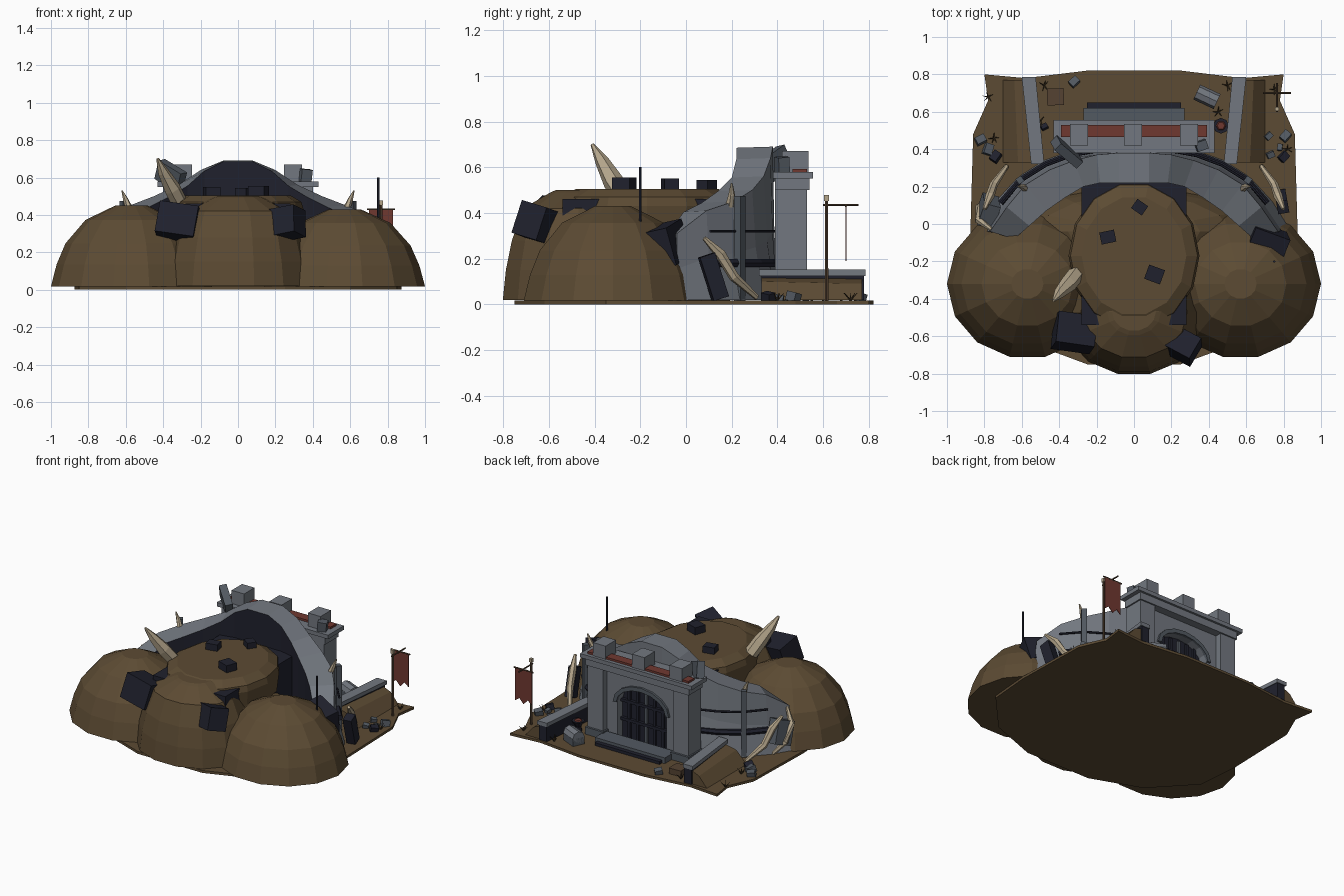
import bpy, bmesh, math, random
from mathutils import Vector, Matrix, Euler

if "Cube" in bpy.data.objects:
    bpy.data.objects.remove(bpy.data.objects["Cube"])

random.seed(4)

def mat(name, r, g, b):
    m = bpy.data.materials.new(name)
    m.diffuse_color = (r, g, b, 1)
    m.use_nodes = True
    m.node_tree.nodes["Principled BSDF"].inputs["Base Color"].default_value = m.diffuse_color
    return m

SOIL = mat("soil brown", .107, .07, .033)
STONE = mat("stone grey", .17, .187, .215)
MID = mat("dark grey stone", .085, .1, .12)
NAVY = mat("dark slate", .014, .015, .026)
RED = mat("faded red", .16, .04, .03)
BONE = mat("bone", .46, .38, .26)
WOOD = mat("wood", .09, .055, .032)
GRASS = mat("dry grass", .05, .033, .016)

def finish(name, bm, *mats):
    bmesh.ops.recalc_face_normals(bm, faces=bm.faces)
    me = bpy.data.meshes.new(name)
    bm.to_mesh(me)
    bm.free()
    for m in mats:
        me.materials.append(m)
    ob = bpy.data.objects.new(name, me)
    bpy.context.collection.objects.link(ob)
    return ob

def block(name, c, s, m, rot=(0, 0, 0)):
    bm = bmesh.new()
    bmesh.ops.create_cube(bm, size=1)
    M = Matrix.Translation(c) @ Euler([math.radians(a) for a in rot]).to_matrix().to_4x4()
    bm.transform(M @ Matrix.Diagonal((*s, 1)))
    return finish(name, bm, m)

def box(name, x0, x1, y0, y1, z0, z1, m):
    return block(name, ((x0+x1)/2, (y0+y1)/2, (z0+z1)/2), (x1-x0, y1-y0, z1-z0), m)

def prism(name, pts, d, m):
    """Extrude a flat 3D outline by vector d."""
    bm = bmesh.new()
    f = bm.faces.new([bm.verts.new(p) for p in pts])
    r = bmesh.ops.extrude_face_region(bm, geom=[f])
    bmesh.ops.translate(bm, vec=d, verts=[v for v in r["geom"] if isinstance(v, bmesh.types.BMVert)])
    return finish(name, bm, m)

def loft(name, rings, mats, closed=True, rule=None):
    """Skin equal-sized rings and cap both ends."""
    bm = bmesh.new()
    R = [[bm.verts.new(p) for p in ring] for ring in rings]
    n = len(R[0])
    for a, b in zip(R, R[1:]):
        for i in range(n):
            f = bm.faces.new((a[i], a[(i+1) % n], b[(i+1) % n], b[i]))
            f.material_index = rule(i) if rule else 0
    bm.faces.new(R[0])
    bm.faces.new(R[-1])
    return finish(name, bm, *mats)

def tube(name, pts, radii, m, sides=6):
    pts = [Vector(p) for p in pts]
    rings = []
    for i, p in enumerate(pts):
        t = (pts[min(i+1, len(pts)-1)] - pts[max(i-1, 0)]).normalized()
        q = t.to_track_quat('Z', 'Y')
        rings.append([p + q @ Vector((radii[i]*math.cos(k*math.tau/sides),
                                      radii[i]*math.sin(k*math.tau/sides), 0)) for k in range(sides)])
    return loft(name, rings, [m])

def dome(name, cx, cy, rx, ry, h, prof, m=SOIL, n=14):
    loft(name, [[(cx+rx*r*math.cos(k*math.tau/n), cy+ry*r*math.sin(k*math.tau/n), z*h)
                 for k in range(n)] for r, z in prof], [m])

# ground plate
half = [(.25, .82), (.58, .78), (.8, .8), (.78, .66), (.86, .48), (.875, -.05),
        (.85, -.35), (.6, -.62), (.25, -.75)]
prism("ground_plate", [(x, y, .005) for x, y in half] + [(-x, y, .005) for x, y in half[::-1]],
      (0, 0, .017), SOIL)
bpy.data.objects["ground_plate"].location.z = -.005

# earth mounds
ROUND = [(1, .04), (.93, .3), (.82, .55), (.57, .83), (.2, 1)]
FULL = [(1, .04), (.96, .3), (.88, .56), (.73, .84), (.37, .98), (.3, 1)]
dome("left_mound", -.57, -.32, .43, .4, .45, ROUND)
dome("right_mound", .57, -.32, .43, .4, .43, ROUND)
dome("front_mound", 0, -.47, .39, .34, .5, FULL)
dome("inner_fill", 0, -.04, .62, .24, .32, ROUND)
dome("plateau", 0, -.17, .35, .4, .505, [(.96, .6), (1, .85), (.97, .93), (.8, 1)])
box("buried_bunker", -.28, .28, -.54, .22, .02, .46, NAVY)

# sweeping retaining wall: outer base, outer top, inner top, height
ST = [((.08, .40), (.08, .38), (.08, .22), .69), ((.2, .40), (.2, .37), (.18, .22), .64),
      ((.34, .39), (.32, .34), (.27, .2), .56), ((.48, .34), (.45, .29), (.37, .14), .5),
      ((.62, .25), (.58, .21), (.47, .07), .45), ((.74, .12), (.68, .09), (.56, -.01), .41),
      ((.84, -.04), (.77, -.04), (.64, -.08), .31)]
def section(s, sg):
    (a, b), (c, d), (e, f), z = s
    return [(sg*a, b, .02), (sg*(a*.3+c*.7), b*.3+d*.7, z*.5), (sg*c, d, z), (sg*e, f, z-.005),
            (sg*e, f, .02)]
loft("retaining_wall", [section(s, -1) for s in ST[::-1]] + [section(s, 1) for s in ST],
     [STONE, NAVY], rule=lambda i: 1 if i == 3 else 0)

for sg in (-1, 1):
    # bands and posts along the outside of the wall
    for zz, t, r in ((.32, .68, .007), (.18, .62, .02)):
        tube("wall_band", [(sg*(a[0]*(1-t)+b[0]*t+.008), a[1]*(1-t)+b[1]*t+.008, zz)
                           for a, b, c, z in ST[1:6]], [r]*5, NAVY)
    block("wall_post", (sg*.61, .235, .245), (.035, .035, .46), MID, (0, 0, sg*-35))
    # gate pillars
    box("gate_pillar", min(sg*.27, sg*.39), max(sg*.27, sg*.39), .39, .53, .02, .51, STONE)
    box("pillar_foot", min(sg*.26, sg*.4), max(sg*.26, sg*.4), .39, .545, .02, .07, MID)
    # wing walls with earth berms
    prism("wing_wall", [(sg*.49, .33, .02), (sg*.54, .33, .02), (sg*.59, .78, .02), (sg*.53, .78, .02)],
          (0, 0, .105), NAVY)
    prism("wing_coping", [(sg*.48, .32, .125), (sg*.55, .32, .125), (sg*.6, .785, .125),
                          (sg*.525, .785, .125)], (0, 0, .027), STONE)
    loft("earth_berm", [[(sg*.54, .33, .02), (sg*.54, .33, .115), (sg*.62, .33, .1), (sg*.7, .33, .02)],
                        [(sg*.58, .77, .02), (sg*.58, .77, .115), (sg*.64, .77, .09), (sg*.7, .77, .02)]],
         [SOIL])
    # rib bones leaning on the wall
    tube("rib_bone", [(sg*.8, .08, .29), (sg*.77, .15, .22), (sg*.75, .21, .12), (sg*.68, .31, .03)],
         [.01, .024, .022, .012], BONE)
    tube("wall_spike", [(sg*.58, .19, .43), (sg*.6, .2, .48), (sg*.62, .2, .53)], [.02, .015, .004], BONE)
tube("second_rib", [(-.76, -.03, .3), (-.83, .02, .22), (-.83, .09, .12), (-.77, .14, .04)],
     [.01, .022, .02, .012], BONE)

# gate wall with arched opening
arch = [(.19*math.cos(k*math.pi/8), .28+.12*math.sin(k*math.pi/8)) for k in range(9)]
outline = [(-.3, .02), (-.3, .52), (.3, .52), (.3, .02), (.19, .02)] + arch + [(-.19, .02)]
prism("gate_wall", [(x, .41, z) for x, z in outline], (0, .075, 0), STONE)
ring = arch + [(x*1.14, .28+(z-.28)*1.24) for x, z in arch[::-1]]
prism("arch_ring", [(x, .48, z) for x, z in ring], (0, .02, 0), MID)
box("gate_door", -.2, .2, .41, .43, .02, .42, NAVY)
for x in (-.13, -.065, 0, .065, .13):
    box("door_bar", x-.01, x+.01, .43, .445, .02, .38, MID if x == 0 else NAVY)
for z in (.14, .27):
    box("door_rail", -.19, .19, .43, .45, z, z+.02, NAVY)

# lintel, coping, red band and merlons
box("lintel", -.4, .4, .39, .54, .5, .55, STONE)
box("gate_coping", -.43, .43, .38, .555, .55, .578, STONE)
box("red_band", -.39, .39, .465, .53, .578, .592, RED)
for x in (-.295, -.005, .295):
    box("merlon", x-.048, x+.048, .42, .535, .578, .67, STONE)
block("broken_slab", (-.36, .385, .61), (.17, .05, .11), MID, (10, 25, -40))
block("broken_chip", (.36, .42, .61), (.06, .05, .07), MID, (5, 5, 20))

# steps
box("upper_step", -.27, .27, .5, .62, .02, .06, MID)
box("lower_step", -.25, .25, .62, .65, .02, .04, NAVY)

# dark boulders and blocks
for c, s, r in [((-.32, -.58, .36), (.21, .17, .17), (-15, 8, -8)),
                ((.26, -.65, .355), (.16, .13, .15), (-15, -10, -28)),
                ((.71, -.09, .26), (.2, .13, .17), (12, 12, -20)),
                ((.79, .12, .12), (.06, .07, .2), (18, 0, 10)),
                ((.03, .09, .52), (.07, .06, .05), (0, 0, -35)),
                ((-.14, -.07, .525), (.08, .065, .05), (0, 0, 12)),
                ((.11, -.27, .53), (.09, .08, .05), (0, 0, -20))]:
    block("dark_block", c, s, NAVY, r)
block("fallen_stone", (-.78, .07, .17), (.09, .13, .16), MID, (20, 10, -15))

# large tusk and mast
tube("large_tusk", [(-.31, -.27, .46), (-.35, -.32, .54), (-.4, -.37, .63), (-.43, -.41, .70)],
     [.045, .045, .03, .008], BONE)
tube("thin_mast", [(.75, -.2, .3), (.75, -.2, .6)], [.007, .007], NAVY)

# hanging banner
tube("banner_pole", [(.765, .615, .01), (.765, .615, .46)], [.009, .008], WOOD)
block("pole_finial", (.765, .615, .465), (.02, .02, .025), BONE)
tube("banner_arm", [(.765, .6, .435), (.765, .755, .435)], [.005, .005], WOOD)
tube("banner_bar", [(.69, .7, .43), (.84, .7, .43)], [.005, .005], WOOD)
prism("banner_cloth", [(x, .698, z) for x, z in [(.7, .43), (.83, .43), (.83, .2), (.797, .225),
      (.765, .19), (.732, .225), (.7, .2)]], (0, .004, 0), RED)

# chest, crate, brazier
block("chest_base", (.39, .68, .045), (.12, .085, .05), MID, (0, 0, -25))
d = Matrix.Rotation(math.radians(-25), 3, 'Z') @ Vector((.06, 0, 0))
c = Vector((.39, .68, .07))
tube("chest_lid", [c-d, c+d], [.044, .044], STONE, 8)
block("crate", (-.42, .68, .04), (.09, .09, .04), WOOD, (0, 0, 2))
tube("brazier", [(.465, .525, .02), (.465, .525, .05), (.465, .525, .09)], [.025, .02, .042], NAVY, 8)
tube("brazier_coals", [(.465, .525, .085), (.465, .525, .097)], [.032, .02], RED, 6)

# scattered stones and dry tufts
for x, y in [(.72, .47), (.78, .41), (.81, .47), (.73, .37), (-.78, .4), (-.82, .45), (-.74, .36),
             (-.32, .76), (-.48, .52), (.8, .36)]:
    s = random.uniform(.025, .045)
    block("loose_stone", (x, y, .02+s*.3), (s*1.3, s, s), random.choice((MID, NAVY)),
          (random.uniform(-20, 20), 10, random.uniform(0, 90)))
for x, y in [(-.78, .68), (-.48, .74), (.5, .74), (.45, .6), (.75, .72), (-.75, .46), (.82, .4), (-.5, .55)]:
    for k in range(5):
        a = k*math.tau/5 + random.random()
        tube("grass_blade", [(x, y, .018), (x+.03*math.cos(a), y+.03*math.sin(a), .05)],
             [.005, .001], GRASS, 3)
